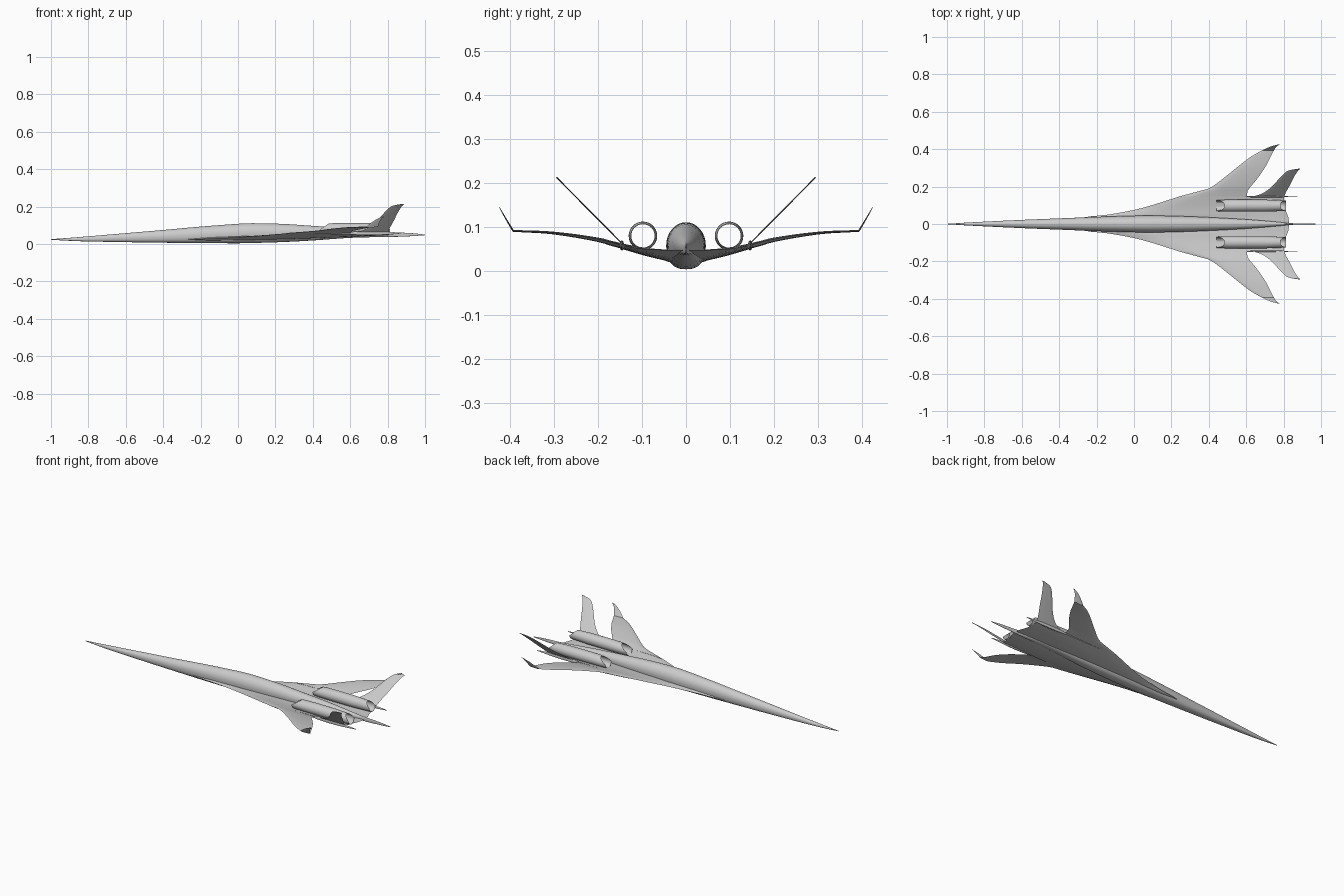
import bpy, math

cube = bpy.data.objects.get("Cube")
if cube:
    bpy.data.objects.remove(cube, do_unlink=True)

grey = bpy.data.materials.new("light_grey")
grey.use_nodes = True
grey.diffuse_color = (0.6, 0.6, 0.6, 1)
grey.node_tree.nodes["Principled BSDF"].inputs["Base Color"].default_value = (0.6, 0.6, 0.6, 1)


def loft(name, rings, mirrored=False, caps=True, closed=False, angle=40):
    """Skin a list of equal rings into one smooth object."""
    n = len(rings[0])
    verts = [p for ring in rings for p in ring]
    faces = []
    count = len(rings)
    for i in range(count if closed else count - 1):
        a, b = i * n, (i + 1) % count * n
        faces += [(a + j, a + (j + 1) % n, b + (j + 1) % n, b + j) for j in range(n)]
    if caps and not closed:
        faces += [tuple(range(n))[::-1], tuple(range((count - 1) * n, count * n))]
    mesh = bpy.data.meshes.new(name)
    mesh.from_pydata(verts, [], faces)
    mesh.materials.append(grey)
    obj = bpy.data.objects.new(name, mesh)
    bpy.context.collection.objects.link(obj)
    bpy.ops.object.select_all(action="DESELECT")
    obj.select_set(True)
    bpy.context.view_layer.objects.active = obj
    bpy.ops.object.mode_set(mode="EDIT")
    bpy.ops.mesh.select_all(action="SELECT")
    bpy.ops.mesh.normals_make_consistent(inside=False)
    bpy.ops.object.mode_set(mode="OBJECT")
    bpy.ops.object.shade_smooth_by_angle(angle=math.radians(angle))
    if mirrored:
        mod = obj.modifiers.new("Mirror", "MIRROR")
        mod.use_axis = (False, True, False)
        mod.use_mirror_merge = False
    return obj


def smooth_rows(rows, steps=4):
    """Catmull-Rom interpolation of table rows."""
    out = []
    for i in range(len(rows) - 1):
        p = [rows[max(i - 1, 0)], rows[i], rows[i + 1], rows[min(i + 2, len(rows) - 1)]]
        for s in range(steps):
            t = s / steps
            out.append([0.5 * (2 * b + (c - a) * t + (2 * a - 5 * b + 4 * c - d) * t * t
                               + (3 * b - a - 3 * c + d) * t ** 3) for a, b, c, d in zip(*p)])
    return out + [rows[-1]]


def body_ring(x, half, low, high, y=0, n=32):
    """Oval section with a flatter underside."""
    mid, ring = (low + high) / 2, []
    for k in range(n):
        a = 2 * math.pi * k / n
        c, s = math.cos(a), math.sin(a)
        e = 1 if s >= 0 else 0.8
        ring.append((x, y + half * math.copysign(abs(c) ** e, c),
                     mid + (high - low) / 2 * math.copysign(abs(s) ** e, s)))
    return ring


# Fuselage: x, half width, underside, top
body = [(-1, 0.001, 0.023, 0.026), (-0.85, 0.010, 0.015, 0.037), (-0.6, 0.022, 0.010, 0.058),
        (-0.4, 0.030, 0.007, 0.075), (-0.2, 0.038, 0.005, 0.093), (0, 0.044, 0.004, 0.108),
        (0.1, 0.045, 0.006, 0.111), (0.25, 0.042, 0.011, 0.107), (0.4, 0.036, 0.019, 0.097),
        (0.6, 0.025, 0.033, 0.083), (0.75, 0.013, 0.037, 0.069), (0.83, 0.005, 0.038, 0.063),
        (0.93, 0.002, 0.042, 0.058), (1, 0.001, 0.047, 0.050)]
loft("fuselage", [body_ring(*r) for r in smooth_rows(body)])


def foil_ring(y, lead, trail, z_lead, z_trail, thick, lean=(0, 1), n=10):
    """Thin aerofoil loop, thickened along the lean direction in y and z."""
    ring = []
    for side in (1, -1):
        for k in range(n):
            t = k / n if side == 1 else 1 - k / n
            h = side * thick * (2.6 * math.sqrt(t) * (1 - t)) / 2
            ring.append((lead + (trail - lead) * t, y + lean[0] * h,
                         z_lead + (z_trail - z_lead) * t + lean[1] * h))
    return ring


# Wing: span, leading x, trailing x, leading z, trailing z, thickness
inner = [(0, -0.32, 0.83, 0.024, 0.048, 0.020), (0.035, -0.27, 0.825, 0.025, 0.048, 0.020),
         (0.05, -0.14, 0.82, 0.030, 0.048, 0.020), (0.075, 0.0, 0.81, 0.036, 0.049, 0.018),
         (0.105, 0.11, 0.805, 0.044, 0.051, 0.016), (0.148, 0.245, 0.80, 0.056, 0.059, 0.012)]
outer = [(0.148, 0.245, 0.605, 0.056, 0.060, 0.012), (0.175, 0.345, 0.607, 0.063, 0.067, 0.011),
         (0.195, 0.41, 0.62, 0.069, 0.072, 0.010), (0.25, 0.485, 0.665, 0.079, 0.081, 0.008),
         (0.31, 0.56, 0.705, 0.087, 0.088, 0.006), (0.36, 0.625, 0.73, 0.090, 0.090, 0.005),
         (0.393, 0.685, 0.748, 0.091, 0.091, 0.004)]
loft("inner_wing", [foil_ring(*r) for r in smooth_rows(inner, 3)], mirrored=True)
loft("outer_wing", [foil_ring(*r) for r in smooth_rows(outer, 3)], mirrored=True)

# Upturned wing tips
tip = [(0.393, 0.685, 0.748, 0.091, 0.091, 0.004), (0.408, 0.715, 0.757, 0.116, 0.116, 0.003),
       (0.419, 0.745, 0.768, 0.135, 0.135, 0.002), (0.425, 0.772, 0.782, 0.146, 0.146, 0.001)]
loft("winglet", [foil_ring(*r, lean=(-0.87, 0.5)) for r in smooth_rows(tip, 2)], mirrored=True)

# Canted tail fins: span, leading x, trailing x
fin = [(0.143, 0.605, 0.802), (0.155, 0.665, 0.806), (0.175, 0.705, 0.815), (0.205, 0.742, 0.832),
       (0.245, 0.778, 0.852), (0.275, 0.808, 0.870), (0.288, 0.832, 0.880), (0.295, 0.878, 0.890)]
fin_rings = []
for y, lead, trail in smooth_rows(fin, 3):
    z = 0.060 + (y - 0.143) * 1.01
    fin_rings.append(foil_ring(y, lead, trail, z, z, 0.003, lean=(-0.7, 0.7)))
loft("tail_fin", fin_rings, mirrored=True)

# Slender booms at the fin roots
boom = [(0.58, 0.001, 0.054, 0.060), (0.64, 0.004, 0.048, 0.068), (0.72, 0.005, 0.047, 0.070),
        (0.80, 0.003, 0.050, 0.066), (0.875, 0.001, 0.056, 0.059)]
loft("tail_boom", [body_ring(*r, y=0.146, n=12) for r in smooth_rows(boom)], mirrored=True)


# Open engine pods with raked inlet and outlet
def pod_ring(t, radius, n=32):
    ring = []
    for k in range(n):
        a = 2 * math.pi * k / n
        up = max(0, math.sin(a))
        front, back = 0.44 + 0.045 * up, 0.812 - 0.03 * up
        ring.append((front + (back - front) * t, 0.098 + radius * math.cos(a),
                     0.080 + radius * math.sin(a)))
    return ring


profile = [(0, 0.029), (0.08, 0.0315), (0.35, 0.0325), (0.7, 0.032), (1, 0.028),
           (1, 0.0265), (0.7, 0.028), (0.35, 0.028), (0.08, 0.0275), (0, 0.0275)]
loft("engine_pod", [pod_ring(*p) for p in profile], mirrored=True, closed=True)
